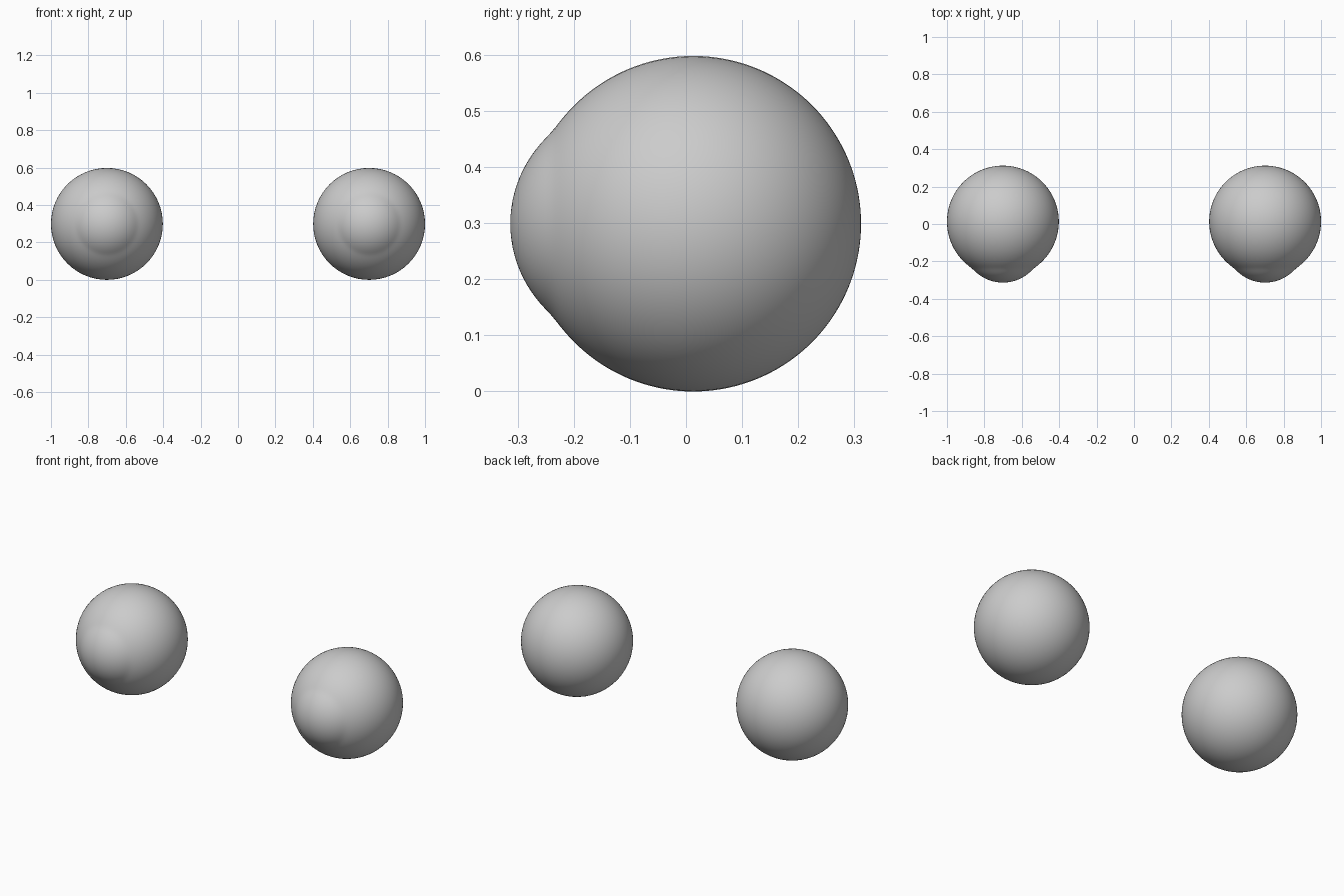
import bpy, bmesh, math
from mathutils import Matrix

if "Cube" in bpy.data.objects:
    bpy.data.objects.remove(bpy.data.objects["Cube"])

R = 0.299            # eyeball radius
CENTRE = (0.701, 0.013, R)
CORNEA_R = 0.214     # tighter sphere forming the front bulge
CORNEA_D = 0.112     # its offset towards the front


def bulge_radius(cos_t):
    """Distance from the eyeball centre to the outer surface."""
    s2 = 1 - cos_t * cos_t
    cornea = CORNEA_D * cos_t + math.sqrt(CORNEA_R ** 2 - CORNEA_D ** 2 * s2) if cos_t > 0 else 0
    # soft maximum blends the crease a little
    k = 0.004
    diff = cornea - R
    return R + (diff + math.sqrt(diff * diff + k * k)) / 2 if cos_t > 0.5 else R


def eyeball(name, side):
    bm = bmesh.new()
    # sphere with its pole facing the front
    bmesh.ops.create_uvsphere(bm, u_segments=64, v_segments=72, radius=1,
                              matrix=Matrix.Rotation(math.radians(90), 4, 'X'))
    # push the front out into the cornea
    for v in bm.verts:
        d = v.co.normalized()
        v.co = d * bulge_radius(max(-1, min(1, -d.y)))
    for f in bm.faces:
        f.smooth = True
    me = bpy.data.meshes.new(name)
    bm.to_mesh(me)
    bm.free()
    ob = bpy.data.objects.new(name, me)
    ob.location = (side * CENTRE[0], CENTRE[1], CENTRE[2])
    bpy.context.collection.objects.link(ob)


# pair of eyeballs
eyeball("left_eyeball", 1)
eyeball("right_eyeball", -1)
